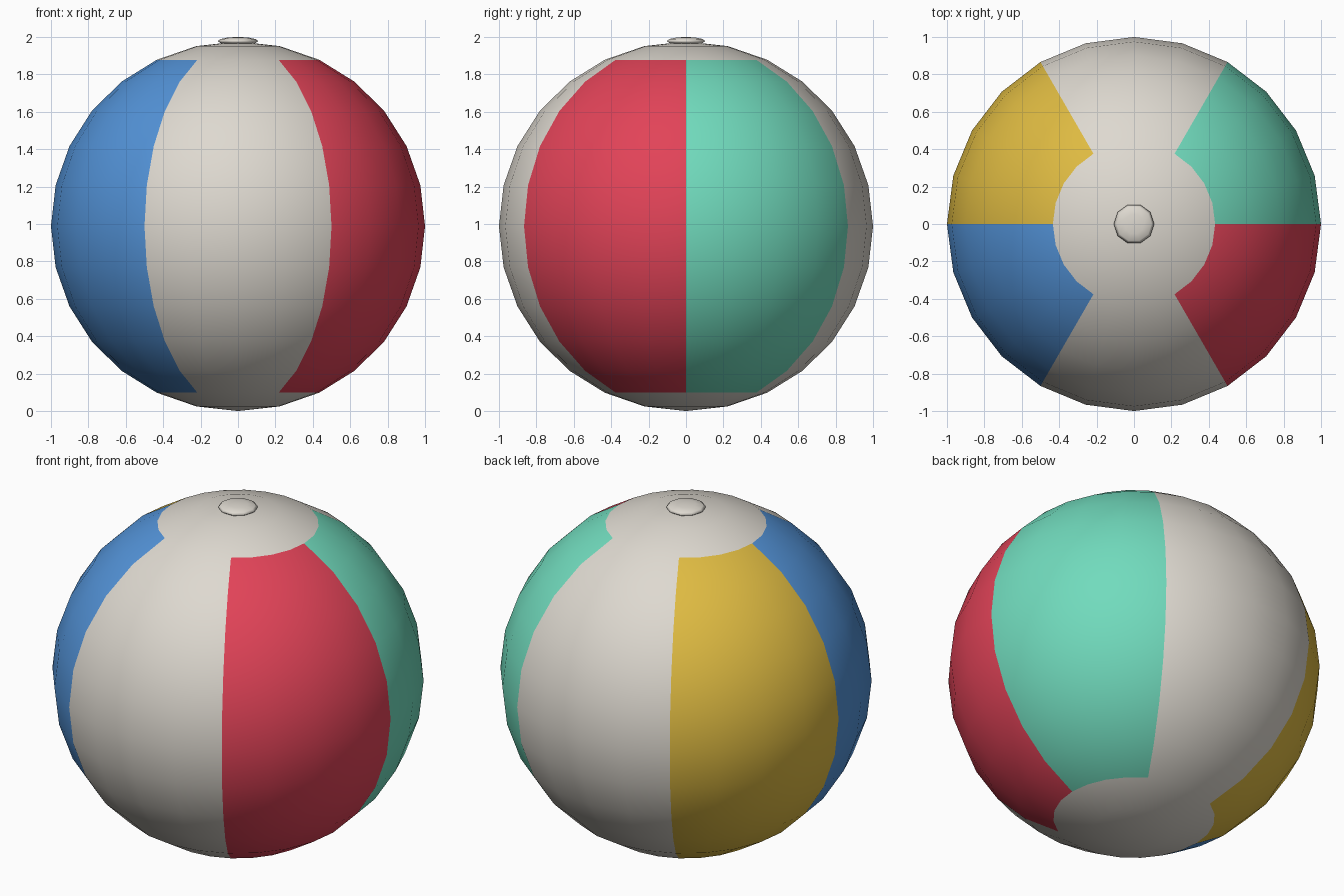
import bpy, bmesh, math

if "Cube" in bpy.data.objects:
    bpy.data.objects.remove(bpy.data.objects["Cube"])


def srgb(r, g, b):
    return tuple(((c / 255 + 0.055) / 1.055) ** 2.4 for c in (r, g, b)) + (1.0,)


def material(name, rgb):
    m = bpy.data.materials.new(name)
    m.diffuse_color = srgb(*rgb)
    m.use_nodes = True
    m.node_tree.nodes["Principled BSDF"].inputs["Base Color"].default_value = m.diffuse_color
    return m


white = material("warm white", (222, 217, 208))
red = material("red", (226, 67, 88))
mint = material("mint green", (113, 219, 189))
yellow = material("yellow", (223, 187, 66))
blue = material("blue", (83, 147, 216))


def ellipsoid(name, segments, rings, radius, half_height, z, materials):
    """Smooth sphere, squashed in z, with a vertex column on the +x axis."""
    bm = bmesh.new()
    top = bm.verts.new((0, 0, z + half_height))
    rows = []
    for i in range(1, rings):
        a = math.pi * i / rings
        rows.append([bm.verts.new((radius * math.sin(a) * math.cos(math.tau * j / segments),
                                   radius * math.sin(a) * math.sin(math.tau * j / segments),
                                   z + half_height * math.cos(a))) for j in range(segments)])
    bottom = bm.verts.new((0, 0, z - half_height))
    for j in range(segments):
        k = (j + 1) % segments
        bm.faces.new((top, rows[0][j], rows[0][k]))
        for upper, lower in zip(rows, rows[1:]):
            bm.faces.new((upper[j], lower[j], lower[k], upper[k]))
        bm.faces.new((rows[-1][j], bottom, rows[-1][k]))
    for f in bm.faces:
        f.smooth = True
    mesh = bpy.data.meshes.new(name)
    bm.to_mesh(mesh)
    bm.free()
    for m in materials:
        mesh.materials.append(m)
    obj = bpy.data.objects.new(name, mesh)
    bpy.context.collection.objects.link(obj)
    return obj


# Ball with six 60 degree panels and white end caps
R, H = 1.0, 0.988
ball = ellipsoid("ball", 24, 14, R, H, H, [white, mint, yellow, blue, red])
panels = [1, 0, 2, 3, 0, 4]
for p in ball.data.polygons:
    c = p.center
    if abs(c.z - H) < 0.9 * H:
        sector = int((math.atan2(c.y, c.x) % math.tau) / (math.pi / 3))
        p.material_index = panels[sector]

# Air valve on top
ellipsoid("valve", 10, 6, 0.108, 0.022, 1.978, [white])
